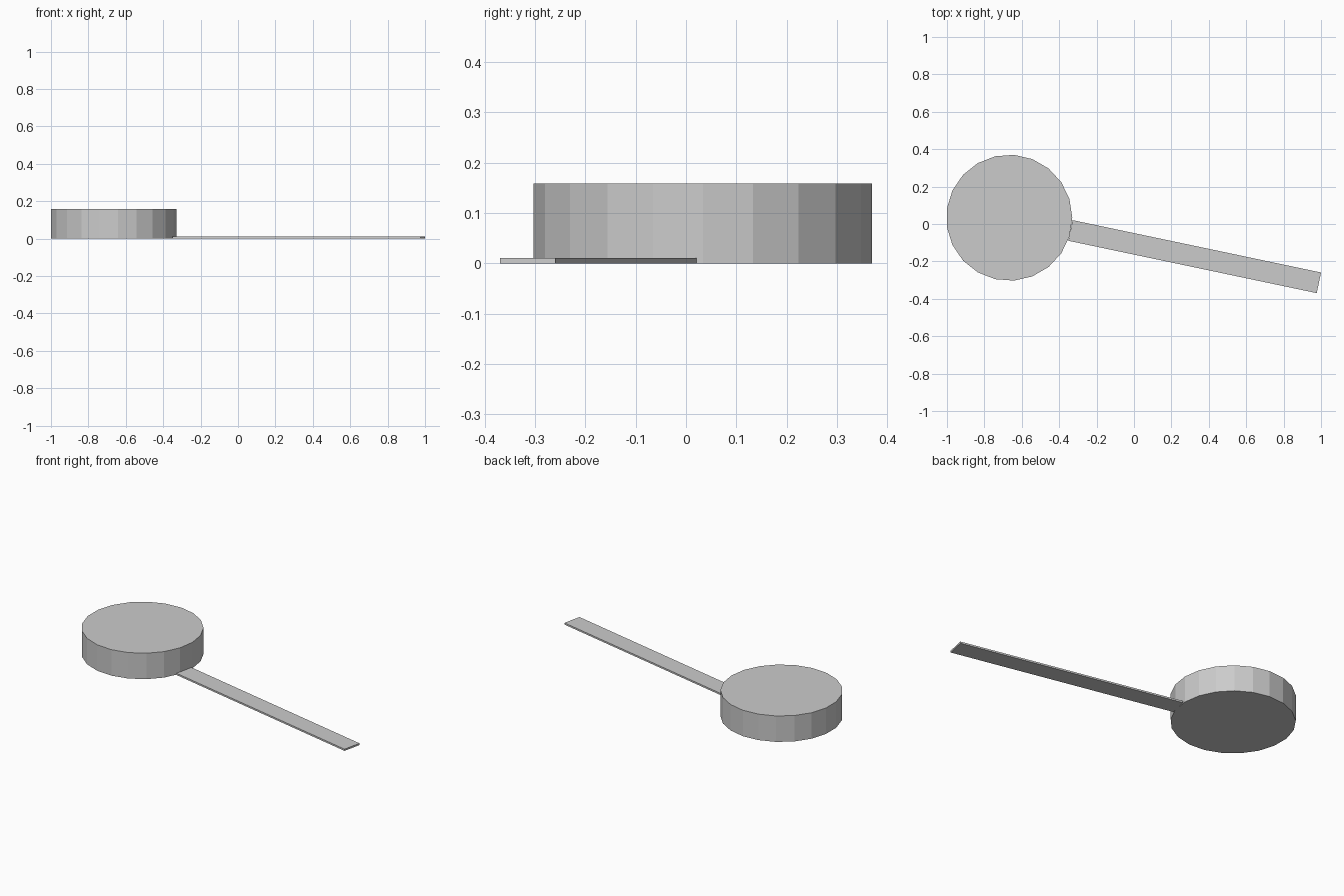
import bpy
import math

cube = bpy.data.objects.get("Cube")
if cube:
    bpy.data.objects.remove(cube, do_unlink=True)

grey = bpy.data.materials.new("light grey")
grey.use_nodes = True
colour = (0.6, 0.6, 0.6, 1)
grey.diffuse_color = colour
grey.node_tree.nodes["Principled BSDF"].inputs["Base Color"].default_value = colour


def finish(name):
    obj = bpy.context.object
    obj.name = name
    obj.data.materials.append(grey)
    return obj


# Round faceted drum, one corner pointing along +x
RADIUS, HEIGHT, SIDES = 0.337, 0.158, 21
bpy.ops.mesh.primitive_cylinder_add(
    vertices=SIDES, radius=RADIUS, depth=HEIGHT,
    location=(-0.667, 0.0335, HEIGHT / 2),
    rotation=(0, 0, -math.pi / 2))
finish("round_drum")

# Thin flat handle, butting against the drum
LENGTH, WIDTH, THICKNESS = 1.357, 0.1125, 0.0105
bpy.ops.mesh.primitive_cube_add(
    size=1, location=(0.3245, -0.1745, THICKNESS / 2),
    rotation=(0, 0, math.radians(-11.9)))
handle = finish("flat_handle")
handle.scale = (LENGTH, WIDTH, THICKNESS)
